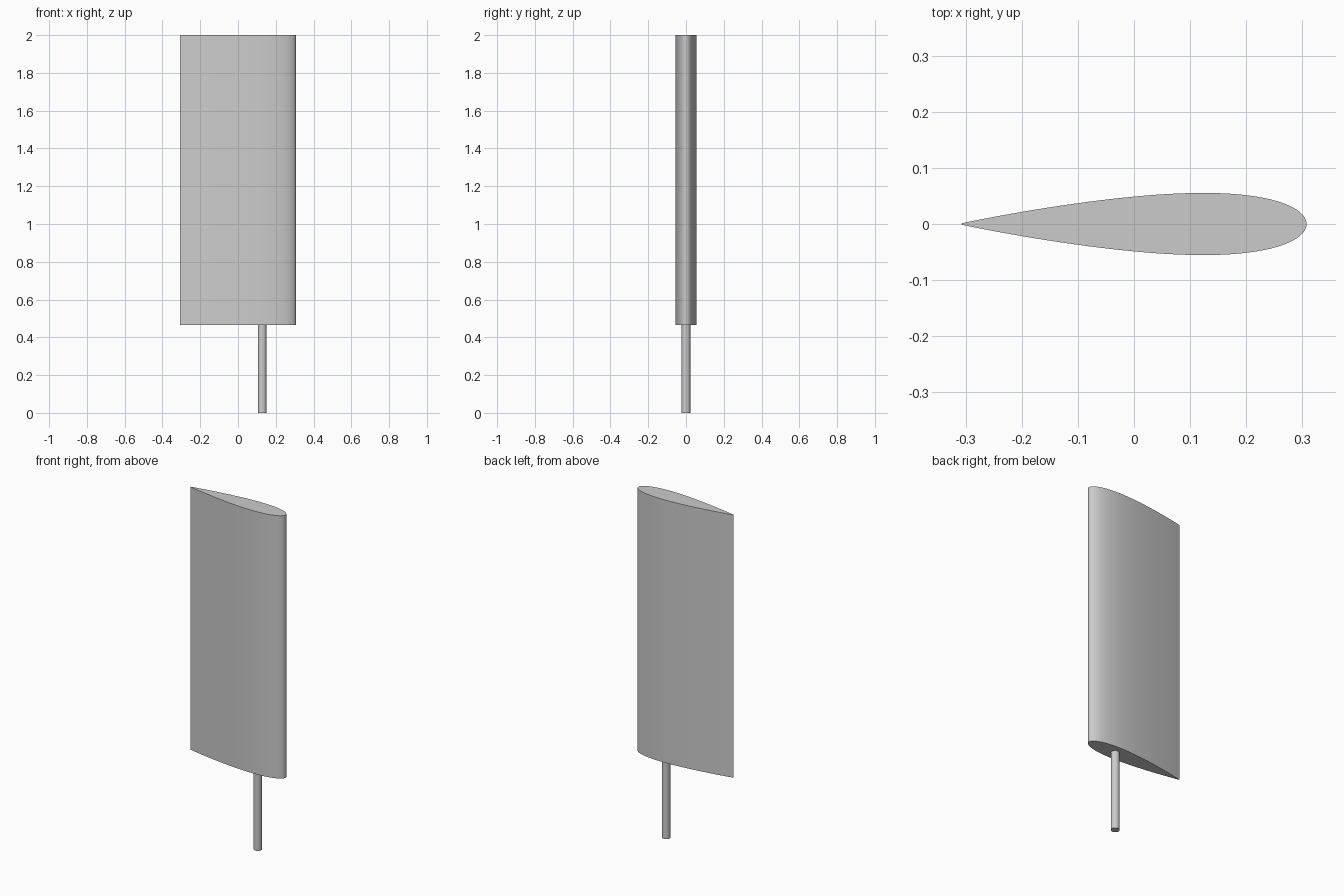
import bpy, bmesh, math

cube = bpy.data.objects.get("Cube")
if cube:
    bpy.data.objects.remove(cube, do_unlink=True)

CHORD, THICKNESS, NOSE_X = 0.615, 0.18, 0.3075
BLADE_BOTTOM, TOP = 0.465, 2.0
SHAFT_X, SHAFT_RADIUS = 0.128, 0.023
STEPS = 48

grey = bpy.data.materials.new("plain grey")
grey.use_nodes = True
colour = (0.6, 0.6, 0.6, 1)
grey.diffuse_color = colour
grey.node_tree.nodes["Principled BSDF"].inputs["Base Color"].default_value = colour


def half_thickness(t):
    """Symmetric aerofoil half thickness at chord fraction t."""
    return 5 * THICKNESS * CHORD * (0.2969 * math.sqrt(t) - 0.126 * t - 0.3516 * t**2
                                    + 0.2843 * t**3 - 0.1015 * t**4)


def extrude_outline(name, outline, bottom, top):
    """Prism with smooth sides and flat ends from a closed outline."""
    bm = bmesh.new()
    base = bm.faces.new([bm.verts.new((x, y, bottom)) for x, y in outline])
    result = bmesh.ops.extrude_face_region(bm, geom=[base], use_keep_orig=True)
    moved = [v for v in result["geom"] if isinstance(v, bmesh.types.BMVert)]
    bmesh.ops.translate(bm, verts=moved, vec=(0, 0, top - bottom))
    bmesh.ops.recalc_face_normals(bm, faces=bm.faces)
    mesh = bpy.data.meshes.new(name)
    bm.to_mesh(mesh)
    bm.free()
    mesh.materials.append(grey)
    obj = bpy.data.objects.new(name, mesh)
    bpy.context.collection.objects.link(obj)
    bpy.ops.object.select_all(action='DESELECT')
    obj.select_set(True)
    bpy.context.view_layer.objects.active = obj
    bpy.ops.object.shade_smooth_by_angle(angle=math.radians(30))
    return obj


# Rudder blade: stations bunch up towards the rounded nose
stations = [(1 - math.cos(math.pi * i / STEPS)) / 2 for i in range(STEPS + 1)]
upper = [(NOSE_X - CHORD * t, half_thickness(t)) for t in stations]
lower = [(x, -y) for x, y in reversed(upper[1:])]
extrude_outline("rudder_blade", upper + lower, BLADE_BOTTOM, TOP)

# Round shaft below the blade
circle = [(SHAFT_X + SHAFT_RADIUS * math.cos(math.tau * i / STEPS),
           SHAFT_RADIUS * math.sin(math.tau * i / STEPS)) for i in range(STEPS)]
extrude_outline("shaft", circle, 0, BLADE_BOTTOM)
